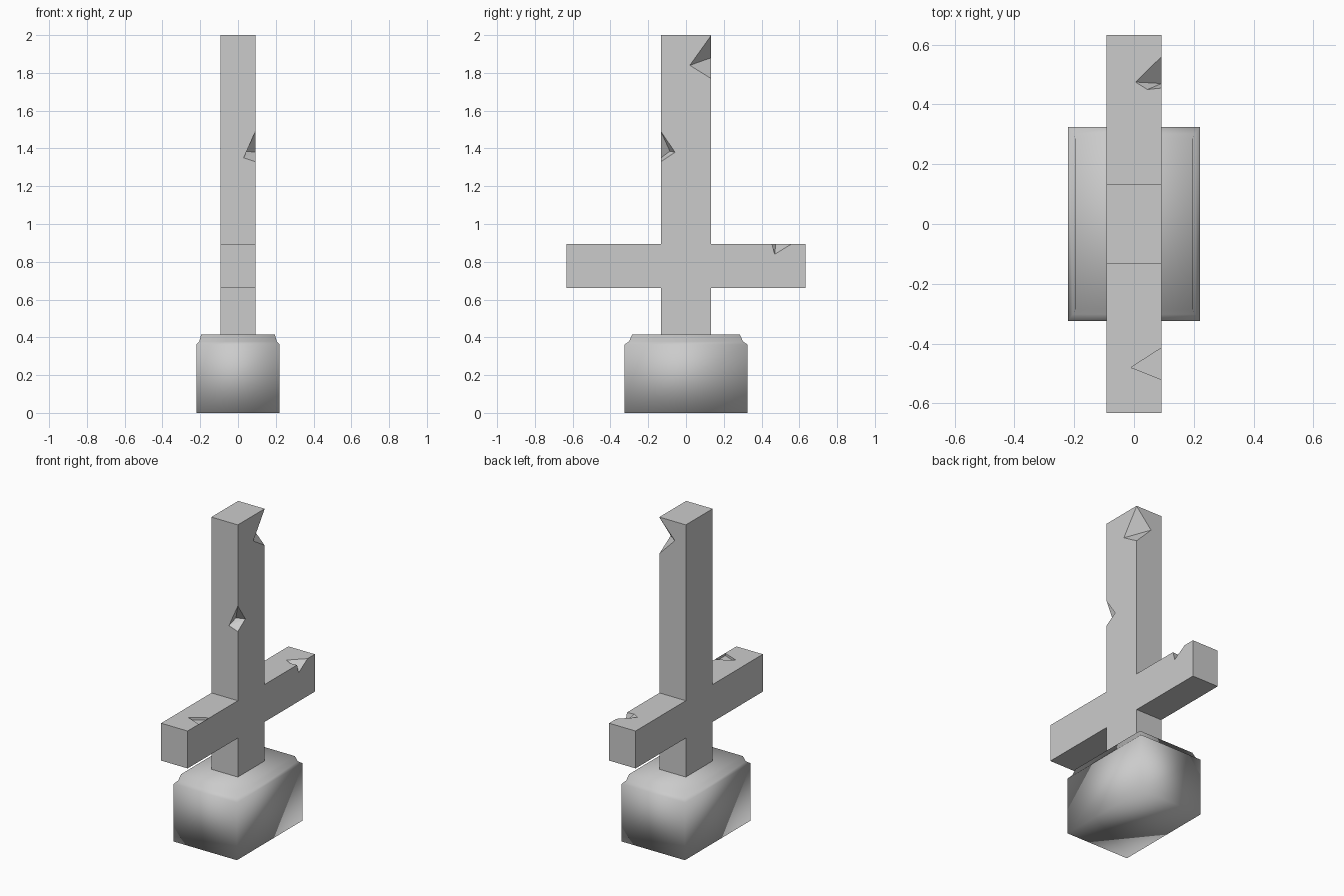
import bpy, bmesh
from mathutils import Vector

if "Cube" in bpy.data.objects:
    bpy.data.objects.remove(bpy.data.objects["Cube"])

X, W, L = 0.092, 0.133, 0.632      # half thickness, post half width, arm half length
Z0, Z1, Z2, Z3 = 0.41, 0.66, 0.895, 2.0


def make_object(name, bm, smooth=False):
    bmesh.ops.recalc_face_normals(bm, faces=bm.faces)
    mesh = bpy.data.meshes.new(name)
    bm.to_mesh(mesh)
    bm.free()
    for p in mesh.polygons:
        p.use_smooth = smooth
    ob = bpy.data.objects.new(name, mesh)
    bpy.context.collection.objects.link(ob)
    return ob


def chip(target, points):
    """Cut a broken chip, given as a convex hull, out of the target."""
    bm = bmesh.new()
    for p in points:
        bm.verts.new(p)
    res = bmesh.ops.convex_hull(bm, input=bm.verts)
    loose = [g for g in res["geom_interior"] if isinstance(g, bmesh.types.BMVert)]
    bmesh.ops.delete(bm, geom=loose, context='VERTS')
    cutter = make_object("chip_cutter", bm)
    cutter.hide_render = True
    mod = target.modifiers.new("chip", 'BOOLEAN')
    mod.operation = 'DIFFERENCE'
    mod.solver = 'EXACT'
    mod.object = cutter
    bpy.context.view_layer.objects.active = target
    bpy.ops.object.modifier_apply(modifier=mod.name)
    bpy.data.objects.remove(cutter)


# Base block: stacked rectangular rings, fully smooth shaded
bm = bmesh.new()
rings = []
for hx, hy, z in [(0.22, 0.325, 0), (0.22, 0.325, 0.362),
                  (0.205, 0.302, 0.378), (0.195, 0.285, 0.415)]:
    rings.append([bm.verts.new((sx * hx, sy * hy, z))
                  for sx, sy in ((-1, -1), (1, -1), (1, 1), (-1, 1))])
for a, b in zip(rings, rings[1:]):
    for i in range(4):
        j = (i + 1) % 4
        bm.faces.new((a[i], a[j], b[j], b[i]))
bm.faces.new(rings[0][::-1])
bm.faces.new(rings[-1])
make_object("base", bm, smooth=True)

# Cross: half outline mirrored in y, extruded along x
half = [(W, Z0), (W, Z1), (L, Z1), (L, Z2), (W, Z2), (W, Z3)]
outline = half + [(-y, z) for y, z in reversed(half)]
bm = bmesh.new()
face = bm.faces.new([bm.verts.new((-X, y, z)) for y, z in outline])
ext = bmesh.ops.extrude_face_region(bm, geom=[face])
verts = [g for g in ext["geom"] if isinstance(g, bmesh.types.BMVert)]
bmesh.ops.translate(bm, verts=verts, vec=Vector((2 * X, 0, 0)))
cross = make_object("cross", bm)

# Chip on the front right edge of the post
chip(cross, [(X, -W, 1.49), (X, -W, 1.33), (0.03, -W, 1.35), (X, -0.058, 1.38),
             (0.045, -0.085, 1.385), (0.16, -0.2, 1.4)])
# Chip on the back right edge at the top
chip(cross, [(X, W, 1.998), (X, W, 1.77), (-0.015, W, 1.88), (X, 0.02, 1.84),
             (0.2, 0.24, 1.88)])
# Chip on the back arm
chip(cross, [(X, 0.56, Z2), (X, 0.455, Z2), (0.005, 0.475, Z2), (0.045, 0.45, Z2),
             (X, 0.47, 0.84), (0.075, 0.485, 0.87), (0.2, 0.5, 1.0)])
# Shallow triangular dent on the front arm
chip(cross, [(x, y, z) for z in (Z2 - 0.015, Z2 + 0.03)
             for x, y in ((-0.01, -0.48), (0.091, -0.415), (0.091, -0.52))])
